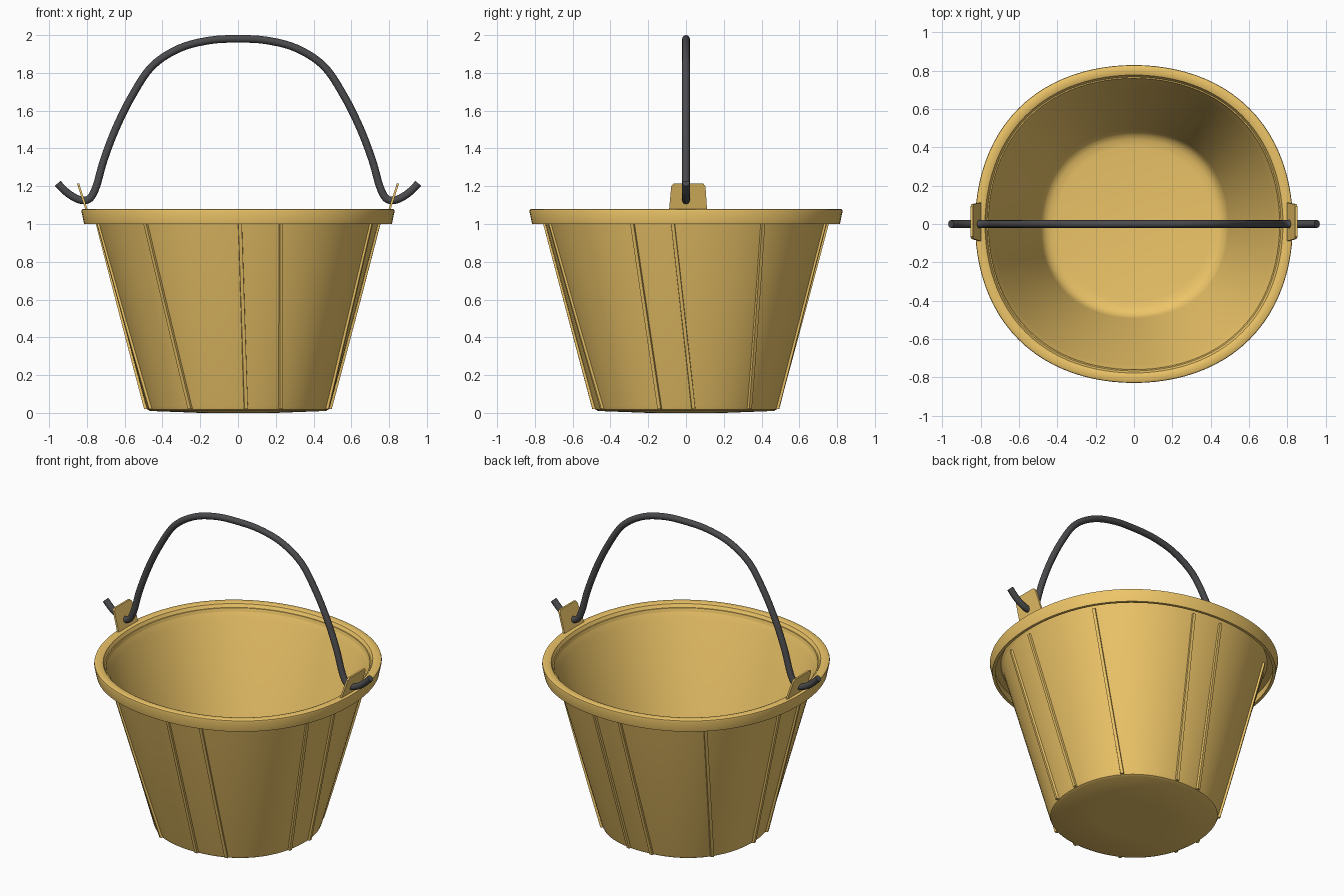
import bpy, bmesh, math
from mathutils import Vector

if "Cube" in bpy.data.objects:
    bpy.data.objects.remove(bpy.data.objects["Cube"])


def material(name, col):
    m = bpy.data.materials.new(name)
    m.diffuse_color = (*col, 1)
    m.use_nodes = True
    m.node_tree.nodes["Principled BSDF"].inputs["Base Color"].default_value = m.diffuse_color
    return m


YELLOW = material("yellow_plastic", (0.85, 0.56, 0.14))
DARK = material("dark_metal", (0.07, 0.07, 0.075))


def finish(name, bm, mat, angle=35):
    bmesh.ops.recalc_face_normals(bm, faces=bm.faces)
    me = bpy.data.meshes.new(name)
    bm.to_mesh(me)
    bm.free()
    ob = bpy.data.objects.new(name, me)
    bpy.context.collection.objects.link(ob)
    me.materials.append(mat)
    bpy.ops.object.select_all(action='DESELECT')
    ob.select_set(True)
    bpy.context.view_layer.objects.active = ob
    bpy.ops.object.shade_smooth_by_angle(angle=math.radians(angle))
    return ob


def around(r, deg, z):
    # slightly squared circle; 0 degrees is the front, 90 is +x
    a = math.radians(deg)
    r *= 1 + 0.014 * (1 - math.cos(4 * a))
    return Vector((r * math.sin(a), -r * math.cos(a), z))


# bucket body: thin wall, hollow turned-down rim, rounded floor
profile = [(0.2, 0.0), (0.465, 0.01), (0.48, 0.018), (0.487, 0.035), (0.745, 1.0),
           (0.76, 1.055), (0.805, 1.055), (0.797, 1.0), (0.815, 1.0), (0.829, 1.068),
           (0.827, 1.076), (0.82, 1.08), (0.79, 1.08), (0.777, 1.075), (0.769, 1.06),
           (0.735, 1.0), (0.492, 0.085), (0.482, 0.06), (0.465, 0.04), (0.44, 0.028), (0.4, 0.022)]
N = 96
bm = bmesh.new()
rings = [[bm.verts.new(around(r, 360 * i / N, z)) for i in range(N)] for r, z in profile]
for a, b in zip(rings, rings[1:]):
    for i in range(N):
        j = (i + 1) % N
        bm.faces.new((a[i], a[j], b[j], b[i]))
bm.faces.new(rings[0])
bm.faces.new(rings[-1])
finish("bucket_body", bm, YELLOW)

# raised ribs: (angle at top, angle at bottom)
ribs = [(320.5, 329.5), (0.8, 5), (17.5, 27), (68, 73.5), (84.6, 94.7), (122, 132),
        (168, 171.5), (182.7, 190.5), (223.5, 233), (263, 270), (280, 290)]
bm = bmesh.new()
STEPS = 12
for top, bottom in ribs:
    p0, p1 = around(0.487, bottom, 0.02), around(0.745, top, 1.01)
    loops = []
    for k in range(STEPS + 1):
        t = k / STEPS
        p = p0.lerp(p1, t)
        deg = math.degrees(math.atan2(p.x, -p.y))
        r = 0.484 + 0.262 * t
        half = math.degrees(0.011 / r)
        loops.append([bm.verts.new(around(r + dr, deg + s * half, p.z))
                      for dr, s in ((-0.004, -1), (0.013, -0.8), (0.013, 0.8), (-0.004, 1))])
    for a, b in zip(loops, loops[1:]):
        for i in range(4):
            j = (i + 1) % 4
            bm.faces.new((a[i], a[j], b[j], b[i]))
    bm.faces.new(loops[0])
    bm.faces.new(loops[-1])
finish("side_ribs", bm, YELLOW)

# leaning handle tabs with clipped top corners: outline is (y, height fraction)
outline = [(-0.09, 0), (0.112, 0), (0.103, 0.9), (0.09, 1), (-0.065, 1), (-0.078, 0.9)]
for side, name in ((-1, "left_tab"), (1, "right_tab")):
    bm = bmesh.new()
    a, b = [[bm.verts.new((side * (0.794 + d + 0.047 * h), y, 1.07 + 0.145 * h)) for y, h in outline]
            for d in (0, 0.012)]
    bm.faces.new(a)
    bm.faces.new(b)
    for i in range(6):
        j = (i + 1) % 6
        bm.faces.new((a[i], a[j], b[j], b[i]))
    finish(name, bm, YELLOW)

# wire handle: smooth half path, mirrored
half = [(0.955, 1.215), (0.90, 1.162), (0.835, 1.127), (0.785, 1.135), (0.75, 1.20),
        (0.71, 1.34), (0.645, 1.51), (0.56, 1.68), (0.455, 1.835), (0.31, 1.93), (0.15, 1.972)]
pts = half + [(0, 1.98)] + [(-x, z) for x, z in reversed(half)]
pts = [Vector((x, 0, z)) for x, z in pts]
path = []
for i in range(len(pts) - 1):
    q0, q1, q2, q3 = pts[max(i - 1, 0)], pts[i], pts[i + 1], pts[min(i + 2, len(pts) - 1)]
    for k in range(5):
        t = k / 5
        path.append(0.5 * (2 * q1 + (q2 - q0) * t + (2 * q0 - 5 * q1 + 4 * q2 - q3) * t * t
                           + (3 * q1 - q0 - 3 * q2 + q3) * t ** 3))
path.append(pts[-1])
bm = bmesh.new()
rings = []
for i, p in enumerate(path):
    d = (path[min(i + 1, len(path) - 1)] - path[max(i - 1, 0)]).normalized()
    n = Vector((-d.z, 0, d.x))
    rings.append([bm.verts.new(p + 0.02 * (n * math.cos(u) + Vector((0, 1, 0)) * math.sin(u)))
                  for u in (math.tau * k / 16 for k in range(16))])
for a, b in zip(rings, rings[1:]):
    for i in range(16):
        j = (i + 1) % 16
        bm.faces.new((a[i], a[j], b[j], b[i]))
bm.faces.new(rings[0])
bm.faces.new(rings[-1])
finish("wire_handle", bm, DARK)
